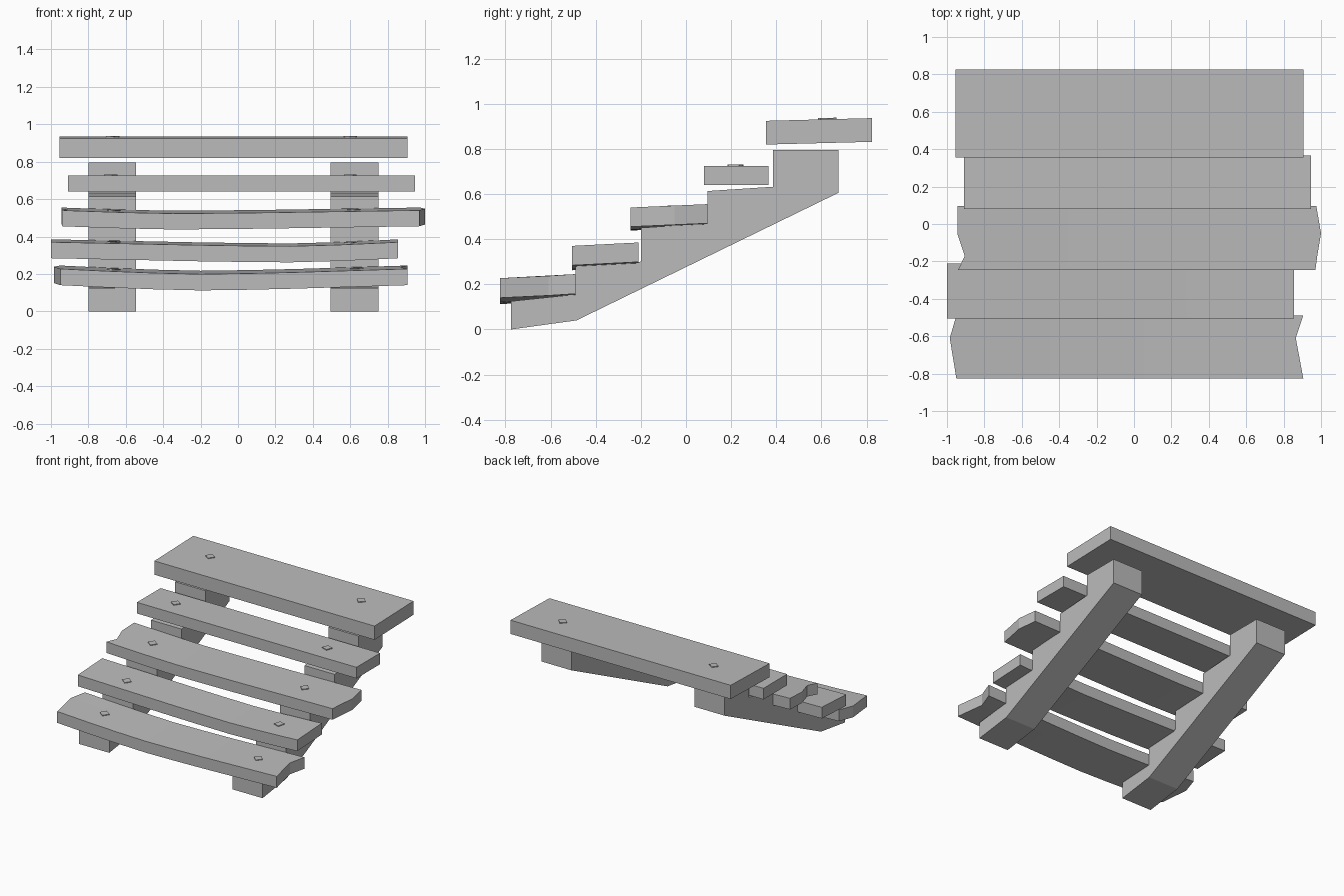
import bpy, bmesh, math
from mathutils import Vector

cube = bpy.data.objects.get("Cube")
if cube:
    bpy.data.objects.remove(cube, do_unlink=True)

# Single plain grey
GREY = (0.5, 0.5, 0.5, 1.0)
grey = bpy.data.materials.new("plain_grey")
grey.use_nodes = True
grey.diffuse_color = GREY
grey.node_tree.nodes["Principled BSDF"].inputs["Base Color"].default_value = GREY


def finish(name, bm):
    bmesh.ops.recalc_face_normals(bm, faces=bm.faces)
    mesh = bpy.data.meshes.new(name)
    bm.to_mesh(mesh)
    bm.free()
    mesh.materials.append(grey)
    obj = bpy.data.objects.new(name, mesh)
    bpy.context.collection.objects.link(obj)
    return obj


def extrude(bm, offset):
    ext = bmesh.ops.extrude_face_region(bm, geom=list(bm.faces))
    verts = [g for g in ext["geom"] if isinstance(g, bmesh.types.BMVert)]
    bmesh.ops.translate(bm, verts=verts, vec=offset)


def plank(name, rows, z_front, z_back, thick, sag, dip_x, nails):
    """rows: (y, left x, right x) from front to back; sag is deepest at dip_x."""
    y0, y1 = rows[0][0], rows[-1][0]
    x0, x1 = rows[0][1], rows[0][2]

    def top(x, y):
        t = min(1, abs(x - dip_x) / ((x1 if x > dip_x else -x0) + (-dip_x if x > dip_x else dip_x)))
        slope = (y - y0) / (y1 - y0)
        return z_front + (z_back - z_front) * slope - sag * (1 - t ** 1.4)

    # Bent board as a grid, thickened downwards
    inner = [dip_x + d for d in (-0.5, -0.25, 0, 0.25, 0.5)] if sag else []
    bm = bmesh.new()
    grid = [[bm.verts.new((x, y, top(x, y))) for x in [xl, *inner, xr]]
            for y, xl, xr in rows]
    for a, b in zip(grid, grid[1:]):
        for i in range(len(a) - 1):
            bm.faces.new((a[i], a[i + 1], b[i + 1], b[i]))
    extrude(bm, Vector((0, 0, -thick)))
    finish(name, bm)

    # Square nail heads lying on the board
    for side, (nx, ny, turn) in zip(("right", "left"), nails):
        bm = bmesh.new()
        corners = []
        for k in range(4):
            a = math.radians(turn + 90 * k)
            x, y = nx + 0.036 * math.cos(a), ny + 0.036 * math.sin(a)
            corners.append(bm.verts.new((x, y, top(x, y) + 0.006)))
        bm.faces.new(corners)
        extrude(bm, Vector((0, 0, -0.015)))
        finish(f"{name}_nail_{side}", bm)


# Treads, lowest to highest
plank("tread_1", [(-0.825, -0.95, 0.905), (-0.61, -0.985, 0.865), (-0.49, -0.95, 0.905)],
      0.227, 0.245, 0.087, 0.028, -0.2, [(-0.665, -0.66, 10), (0.635, -0.66, 0)])
plank("tread_2", [(-0.505, -1, 0.855), (-0.21, -1, 0.855)],
      0.37, 0.385, 0.086, 0.022, 0.28, [(-0.665, -0.39, 10), (0.6, -0.36, 25)])
plank("tread_3", [(-0.245, -0.94, 0.97), (-0.17, -0.905, 0.98),
                  (-0.05, -0.945, 1), (0.095, -0.945, 0.975)],
      0.54, 0.555, 0.085, 0.017, -0.35, [(-0.665, -0.08, 10), (0.62, -0.08, 0)])
plank("tread_4", [(0.08, -0.91, 0.945), (0.365, -0.91, 0.945)],
      0.725, 0.725, 0.085, 0, 0, [(-0.68, 0.22, 10), (0.6, 0.22, 25)])
plank("top_tread", [(0.355, -0.955, 0.905), (0.825, -0.955, 0.905)],
      0.924, 0.936, 0.105, 0, 0, [(-0.67, 0.62, 10), (0.6, 0.63, 0)])

# Stepped side beams
PROFILE = [(-0.775, 0), (-0.485, 0.04), (0.675, 0.605), (0.675, 0.795), (0.385, 0.795),
           (0.385, 0.632), (0.095, 0.613), (0.095, 0.47), (-0.2, 0.45), (-0.2, 0.3),
           (-0.49, 0.28), (-0.49, 0.155), (-0.775, 0.125)]
for name, x in (("right_beam", -0.8), ("left_beam", 0.495)):
    bm = bmesh.new()
    bm.faces.new([bm.verts.new((x, y, z)) for y, z in PROFILE])
    extrude(bm, Vector((0.255, 0, 0)))
    finish(name, bm)
